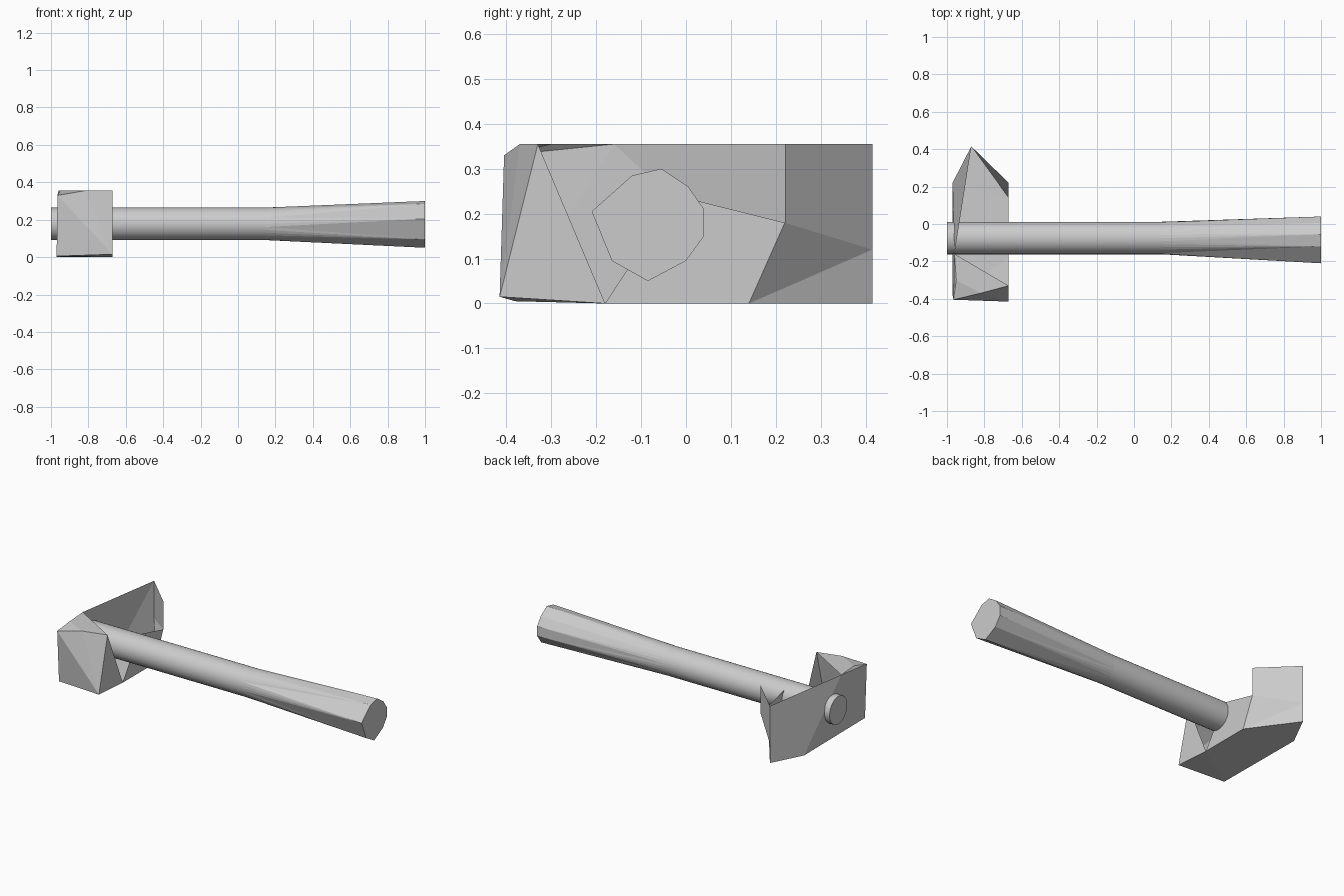
import bpy, bmesh
from math import sin, cos, tau, radians

if "Cube" in bpy.data.objects:
    bpy.data.objects.remove(bpy.data.objects["Cube"])


def make(name, verts, faces, smooth=False, normals=False):
    me = bpy.data.meshes.new(name)
    me.from_pydata(verts, [], faces)
    bm = bmesh.new()
    bm.from_mesh(me)
    if normals:
        bmesh.ops.recalc_face_normals(bm, faces=bm.faces)
    bm.to_mesh(me)
    bm.free()
    ob = bpy.data.objects.new(name, me)
    bpy.context.collection.objects.link(ob)
    if smooth:
        bpy.context.view_layer.objects.active = ob
        ob.select_set(True)
        bpy.ops.object.shade_smooth_by_angle(angle=radians(25))
        ob.select_set(False)
    return ob


# handle axis and shaft section
N, CY, CZ, R = 32, -0.075, 0.178, 0.087


def ring(x):
    return [(x, CY + R * cos(tau * i / N), CZ + R * sin(tau * i / N)) for i in range(N)]


# round shaft, running right through the head
verts = ring(-1.0) + ring(0.15)
faces = [(i, (i + 1) % N, N + (i + 1) % N, N + i) for i in range(N)]
faces.append(tuple(range(N)))
make("shaft", verts, faces, smooth=True, normals=True)

# faceted grip: the round ring fans out onto an uneven polygon at the butt
butt = [(0.04, 0.15), (0.04, 0.21), (0.005, 0.26), (-0.055, 0.30), (-0.12, 0.285),
        (-0.21, 0.205), (-0.165, 0.095), (-0.085, 0.05), (0.0, 0.095)]
M = len(butt)
verts = ring(0.15) + [(1.0, y, z) for y, z in butt]


def nearest(i):
    _, y, z = verts[i % N]
    return min(range(M), key=lambda k: (butt[k][0] - y) ** 2 + (butt[k][1] - z) ** 2)


faces = [tuple(range(N, N + M))]
for i in range(N):
    a, b, j = nearest(i), nearest(i + 1), (i + 1) % N
    faces.append((i, j, N + a))
    while a != b:
        c = (a + 1) % M
        faces.append((j, N + c, N + a))
        a = c
make("grip", verts, faces, normals=True)

# low-poly hammer head: wedge at the back, blunt face at the front, open above
P = {
    "tip_top": (-0.87, 0.415, 0.355), "tip_mid": (-0.87, 0.415, 0.12), "tip_low": (-0.87, 0.415, 0.0),
    "in_top": (-0.67, 0.22, 0.355), "in_mid": (-0.67, 0.22, 0.18), "in_low": (-0.67, 0.14, 0.0),
    "out_low": (-0.97, 0.22, 0.0), "out_top": (-0.96, -0.16, 0.355),
    "front_top": (-0.95, -0.30, 0.355), "brow": (-0.82, -0.37, 0.355), "corner_top": (-0.67, -0.33, 0.355),
    "face_out": (-0.965, -0.405, 0.33), "face_low": (-0.97, -0.38, 0.005),
    "face_in": (-0.67, -0.415, 0.015), "corner_low": (-0.67, -0.18, 0.0),
    "eye_a": (-0.67, -0.02, 0.24), "eye_b": (-0.67, 0.012, 0.18),
    "eye_c": (-0.67, -0.02, 0.11), "eye_d": (-0.67, -0.115, 0.1),
}
head = [
    # wedge cheek
    "tip_top in_top in_mid tip_mid", "tip_mid in_mid in_low", "tip_mid in_low tip_low",
    # outer wall
    "tip_top tip_low out_low", "tip_top out_low out_top", "out_top out_low face_low",
    "out_top face_low face_out", "out_top face_out front_top",
    # remaining top and striking face
    "out_top front_top brow", "out_top brow corner_top", "front_top face_out brow",
    "face_out face_low face_in", "face_out face_in brow", "brow face_in corner_top",
    # inner wall around the handle
    "corner_top face_in corner_low", "corner_low in_low eye_c eye_d",
    "in_low in_mid eye_b eye_c", "in_mid eye_a eye_b",
    # underside
    "out_low tip_low in_low", "out_low in_low corner_low face_low", "face_low corner_low face_in",
]
keys = list(P)
make("head", list(P.values()), [tuple(keys.index(k) for k in f.split()) for f in head], normals=True)
